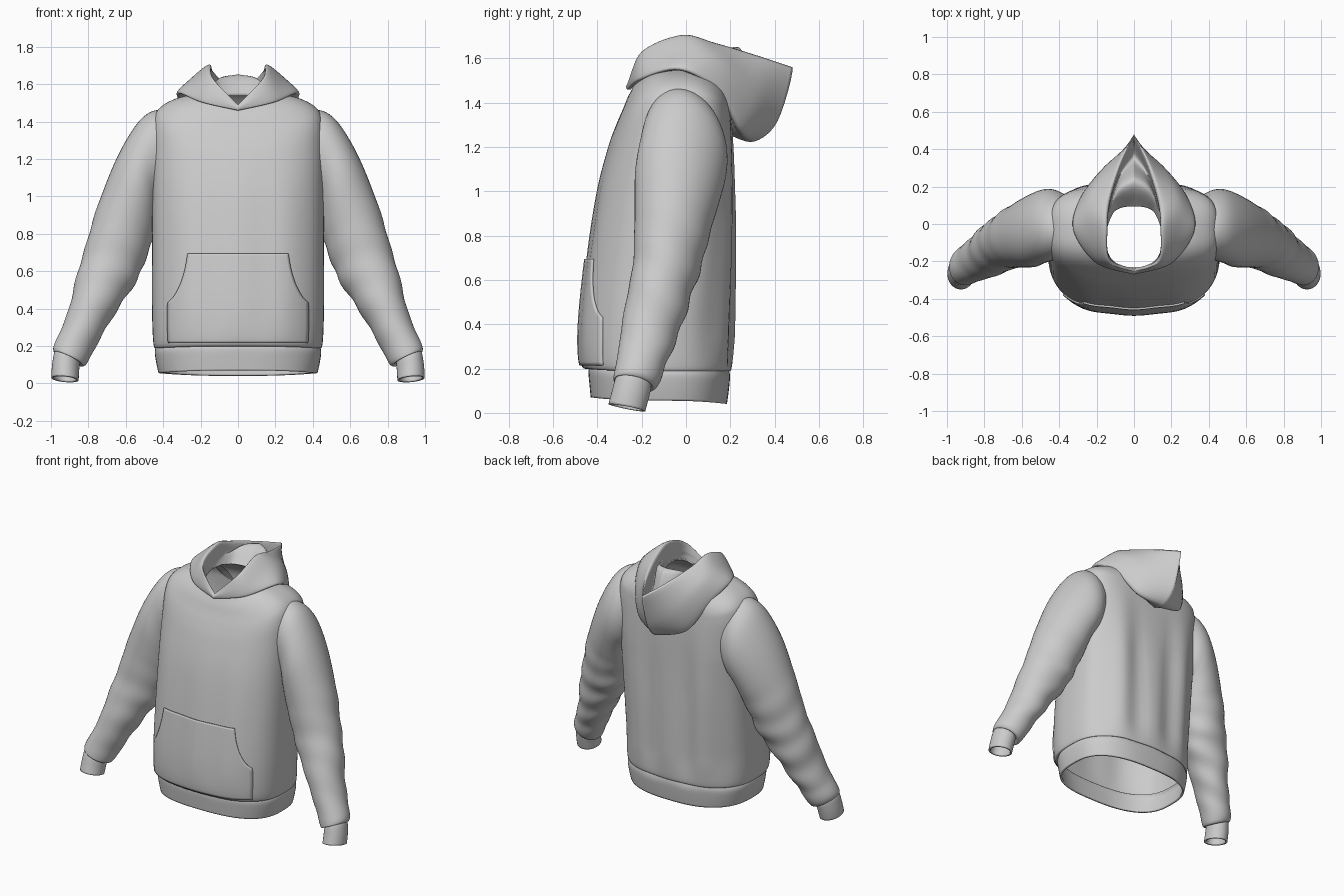
import bpy, bmesh, math
from mathutils import Vector
from mathutils.bvhtree import BVHTree


def clamp(v):
    return max(0, min(1, v))


def catmull(pts, steps):
    """Smooth resampling of a list of equal-length tuples."""
    n = len(pts)
    out = []
    for i in range(n - 1):
        p = [pts[min(max(i + k, 0), n - 1)] for k in (-1, 0, 1, 2)]
        for j in range(steps):
            t = j / steps
            out.append(tuple(0.5 * (2 * b + (c - a) * t + (2 * a - 5 * b + 4 * c - d) * t * t
                                    + (3 * b - a - 3 * c + d) * t ** 3) for a, b, c, d in zip(*p)))
    out.append(tuple(pts[-1]))
    return out


def loft(name, rows, closed=True, thickness=0.0):
    """Skin a list of point rows, smooth shaded, with optional cloth thickness."""
    bm = bmesh.new()
    vs = [[bm.verts.new(p) for p in r] for r in rows]
    n = len(rows[0])
    for a, b in zip(vs, vs[1:]):
        for i in range(n if closed else n - 1):
            j = (i + 1) % n
            bm.faces.new((a[i], a[j], b[j], b[i]))
    bmesh.ops.recalc_face_normals(bm, faces=bm.faces)
    me = bpy.data.meshes.new(name)
    bm.to_mesh(me)
    bm.free()
    ob = bpy.data.objects.new(name, me)
    bpy.context.collection.objects.link(ob)
    me.polygons.foreach_set("use_smooth", [True] * len(me.polygons))
    if thickness:
        m = ob.modifiers.new("cloth", 'SOLIDIFY')
        m.thickness = thickness
        m.offset = -1
    return ob


def torso_ring(sec, n=96):
    """Rounded-box ring: front / side / back height, half width, front y, back y."""
    zf, zs, zb, rx, yf, yb = sec
    yc = (yf + yb) / 2
    ring = []
    for i in range(n):
        t = 2 * math.pi * i / n
        c, s = math.cos(t), math.sin(t)
        # the upper back is boxier than the rest
        e = 0.77 - (0.2 * clamp((zs - 0.4) / 0.7) * clamp((1.53 - zs) / 0.1) if s > 0 else 0)
        x = rx * math.copysign(abs(c) ** e, c)
        y = yc + (yb - yf) / 2 * math.copysign(abs(s) ** e, s)
        z = zs + ((zb if s > 0 else zf) - zs) * s * s
        # soft vertical drapes, stronger on the back
        fade = clamp((1.35 - z) / 0.5) * clamp((z - 0.15) / 0.2)
        y += fade * s * (0.014 if s > 0 else 0.004) * math.cos(x * 24)
        ring.append((x, y, z))
    return ring


# Torso
torso = [(0.20, 0.19, 0.19, 0.435, -0.435, 0.19), (0.22, 0.21, 0.21, 0.452, -0.472, 0.203),
         (0.40, 0.40, 0.40, 0.46, -0.475, 0.208), (0.70, 0.70, 0.70, 0.46, -0.445, 0.212),
         (1.00, 1.00, 1.00, 0.46, -0.40, 0.212), (1.20, 1.24, 1.20, 0.46, -0.35, 0.21),
         (1.30, 1.39, 1.34, 0.455, -0.315, 0.203), (1.37, 1.467, 1.43, 0.425, -0.285, 0.19),
         (1.42, 1.52, 1.49, 0.34, -0.265, 0.16), (1.45, 1.55, 1.53, 0.22, -0.25, 0.125),
         (1.47, 1.555, 1.55, 0.15, -0.24, 0.10)]
body = loft("torso", [torso_ring(s) for s in catmull(torso, 6)], thickness=0.01)

# Ribbed waistband
band = [(0.07, 0.055, 0.04, 0.425, -0.43, 0.185), (0.12, 0.11, 0.10, 0.437, -0.435, 0.193),
        (0.18, 0.17, 0.16, 0.445, -0.44, 0.198), (0.205, 0.20, 0.20, 0.435, -0.435, 0.19)]
loft("waistband", [torso_ring(s) for s in catmull(band, 4)], thickness=0.014)

# Front pouch pocket, draped on the torso by ray casting
bm = bmesh.new()
bm.from_mesh(body.data)
tree = BVHTree.FromBMesh(bm)
edge = catmull([(0.375, 0.215), (0.38, 0.32), (0.378, 0.43)], 5)[:-1]
edge += catmull([(0.378, 0.43), (0.345, 0.465), (0.31, 0.53), (0.285, 0.61), (0.27, 0.695)], 5)
rows = []
for w, z in edge:
    row = []
    for i in range(41):
        x = w * (i - 20) / 20
        hit = tree.ray_cast(Vector((x, -2, z)), Vector((0, 1, 0)))[0]
        row.append((x, hit.y - 0.01, z))
    rows.append(row)
bm.free()
loft("pouch_pocket", rows, closed=False, thickness=0.01)


def sleeve_ring(sec, side, wrinkle=0.0, n=48):
    """Ring through an outer and an inner (x, z) point, with y centre and half depth."""
    ox, oz, ix, iz, yc, b = sec
    ring = []
    for i in range(n):
        t = 2 * math.pi * i / n
        z0 = (oz + iz) / 2
        wave = math.sin(z0 * 38 + 2.5 * math.sin(t + 0.6)) + 0.5 * math.sin(z0 * 19 - 2 * math.cos(t))
        k = 1 + wrinkle * wave * (0.6 + 0.4 * math.cos(t - 2))
        c, s = k * math.cos(t), k * math.sin(t)
        ring.append((side * ((ox + ix) / 2 + c * (ox - ix) / 2), yc + s * b,
                     z0 + c * (oz - iz) / 2 - 0.2 * s * b))
    return ring


# Sleeves and cuffs
sleeve = [(0.37, 1.46, 0.36, 1.02, -0.01, 0.165), (0.46, 1.452, 0.39, 0.97, -0.005, 0.188),
          (0.545, 1.38, 0.42, 0.93, -0.012, 0.197), (0.65, 1.20, 0.43, 0.88, -0.035, 0.195),
          (0.75, 0.95, 0.455, 0.77, -0.06, 0.172), (0.82, 0.72, 0.52, 0.60, -0.09, 0.148),
          (0.86, 0.58, 0.58, 0.49, -0.12, 0.14), (0.905, 0.40, 0.68, 0.34, -0.165, 0.125),
          (0.95, 0.28, 0.75, 0.22, -0.195, 0.112), (0.985, 0.20, 0.80, 0.12, -0.222, 0.102),
          (0.985, 0.17, 0.825, 0.095, -0.235, 0.092), (0.97, 0.165, 0.845, 0.11, -0.237, 0.078)]
cuff = [(0.975, 0.175, 0.85, 0.12, -0.235, 0.076), (0.985, 0.155, 0.847, 0.10, -0.24, 0.082),
        (0.995, 0.09, 0.85, 0.06, -0.253, 0.083), (0.998, 0.03, 0.852, 0.017, -0.267, 0.083)]
for side, label in ((1, "left"), (-1, "right")):
    rings = []
    for sec in catmull(sleeve, 7):
        z = (sec[1] + sec[3]) / 2
        amount = 0.04 * clamp((0.95 - z) / 0.3) * clamp((z - 0.14) / 0.1)
        rings.append(sleeve_ring(sec, side, amount))
    loft(label + "_sleeve", rings, thickness=0.01)
    loft(label + "_cuff", [sleeve_ring(s, side) for s in catmull(cuff, 4)], thickness=0.012)

# Hood: loops from the tucked seam, over the outer shell and rim, to the neckline.
# Each loop runs from front centre along one side to back centre and is mirrored.
hood = [
    [(0, -.25, 1.46), (.17, -.20, 1.50), (.24, -.03, 1.545), (.20, .13, 1.47), (.12, .20, 1.32), (0, .205, 1.25)],
    [(0, -.265, 1.46), (.20, -.21, 1.51), (.325, -.03, 1.555), (.285, .14, 1.46), (.18, .25, 1.28), (0, .31, 1.225)],
    [(0, -.27, 1.475), (.18, -.205, 1.575), (.25, -.01, 1.63), (.235, .16, 1.59), (.145, .32, 1.44), (0, .415, 1.32)],
    [(0, -.255, 1.49), (.135, -.20, 1.63), (.152, -.02, 1.705), (.14, .13, 1.67), (.075, .33, 1.61), (0, .48, 1.56)],
    [(0, -.25, 1.485), (.125, -.19, 1.58), (.145, -.03, 1.63), (.125, .12, 1.60), (.07, .27, 1.49), (0, .36, 1.40)],
    [(0, -.245, 1.475), (.125, -.19, 1.55), (.15, -.05, 1.58), (.125, .09, 1.61), (.08, .19, 1.64), (0, .24, 1.65)],
    [(0, -.24, 1.465), (.12, -.19, 1.51), (.15, -.06, 1.55), (.11, .06, 1.55), (.06, .09, 1.55), (0, .10, 1.55)],
]
loops = []
for half in hood:
    curve = catmull(half, 8)
    loops.append(curve + [(-x, y, z) for x, y, z in curve[-2:0:-1]])
columns = [catmull(col, 6) for col in zip(*loops)]
loft("hood", list(zip(*columns)))
